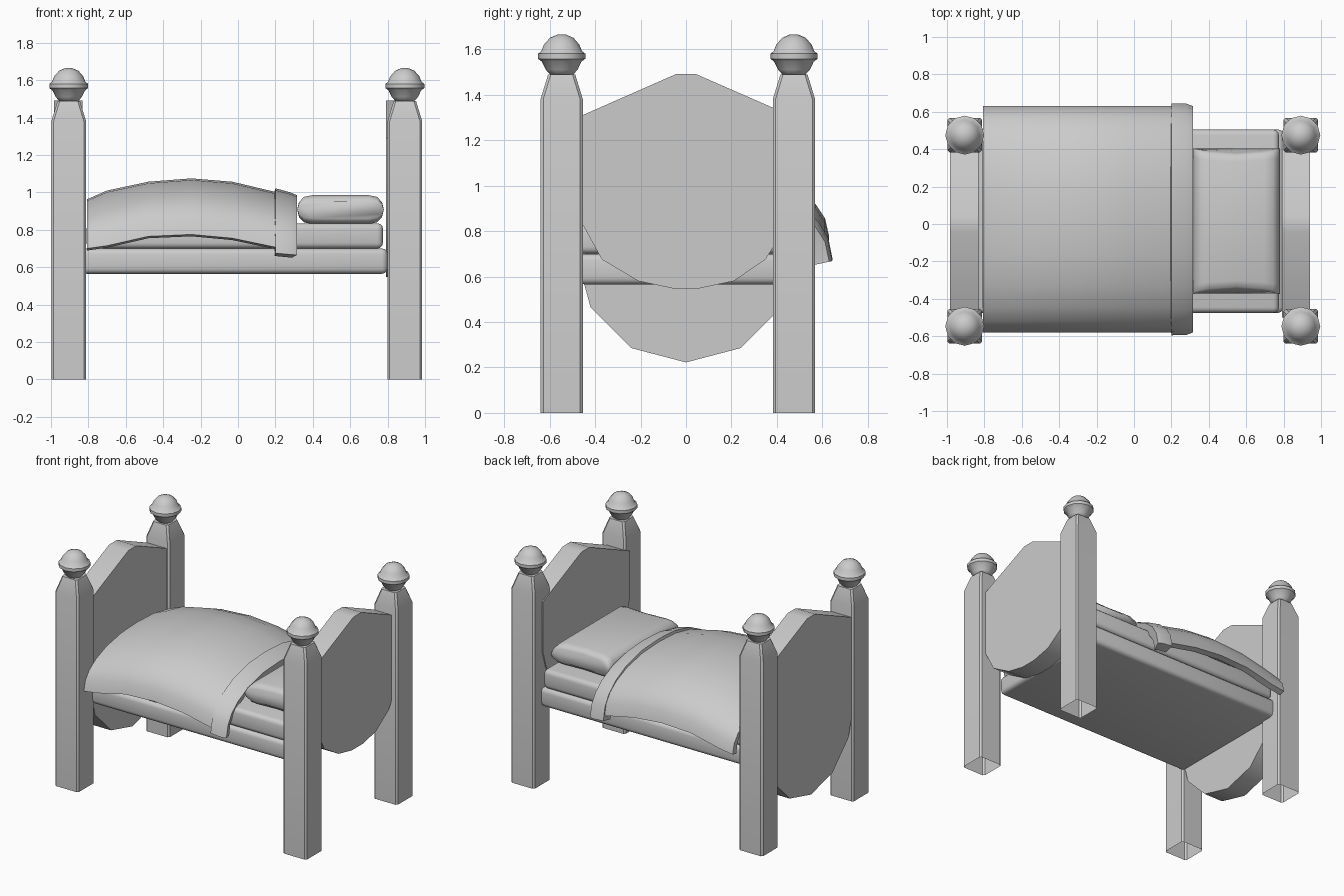
import bpy, bmesh, math

if "Cube" in bpy.data.objects:
    bpy.data.objects.remove(bpy.data.objects["Cube"])


def finish(name, bm, angle=40):
    bmesh.ops.recalc_face_normals(bm, faces=bm.faces)
    me = bpy.data.meshes.new(name)
    bm.to_mesh(me)
    bm.free()
    ob = bpy.data.objects.new(name, me)
    bpy.context.collection.objects.link(ob)
    bpy.ops.object.select_all(action='DESELECT')
    ob.select_set(True)
    bpy.context.view_layer.objects.active = ob
    bpy.ops.object.shade_smooth_by_angle(angle=math.radians(angle))
    return ob


def loft(bm, rings, closed=True, cap_start=False, cap_end=False):
    """Skin a list of equal-length point rings."""
    vs = [[bm.verts.new(p) for p in r] for r in rings]
    n = len(vs[0])
    for a, b in zip(vs, vs[1:]):
        for i in range(n if closed else n - 1):
            j = (i + 1) % n
            bm.faces.new((a[i], a[j], b[j], b[i]))
    if cap_start:
        bm.faces.new(vs[0])
    if cap_end:
        bm.faces.new(vs[-1])


def box(name, x0, x1, y0, y1, z0, z1, bevel):
    bm = bmesh.new()
    bmesh.ops.create_cube(bm, size=1)
    for v in bm.verts:
        v.co = ((x0 + x1) / 2 + v.co.x * (x1 - x0),
                (y0 + y1) / 2 + v.co.y * (y1 - y0),
                (z0 + z1) / 2 + v.co.z * (z1 - z0))
    bmesh.ops.bevel(bm, geom=bm.edges[:], offset=bevel, segments=3,
                    profile=0.5, affect='EDGES')
    return finish(name, bm)


def square(cx, cy, h, c, z):
    """Chamfered square ring."""
    k = h - c
    pts = [(h, -k), (h, k), (k, h), (-k, h), (-h, k), (-h, -k), (-k, -h), (k, -h)]
    return [(cx + x, cy + y, z) for x, y in pts]


def circle(cx, cy, r, z, n=12):
    return [(cx + r * math.cos(math.tau * i / n),
             cy + r * math.sin(math.tau * i / n), z) for i in range(n)]


# Posts (open underneath) and ringed ball finials
BALL = [(0.045, 1.482), (0.07, 1.51), (0.087, 1.545), (0.104, 1.558), (0.104, 1.58),
        (0.089, 1.592), (0.078, 1.62), (0.052, 1.65), (0.02, 1.664)]
for xn, cx in (("foot", -0.905), ("head", 0.892)):
    for yn, cy in (("front", -0.547), ("back", 0.475)):
        bm = bmesh.new()
        loft(bm, [square(cx, cy, 0.093, 0.012, 0), square(cx, cy, 0.093, 0.012, 1.38),
                  square(cx, cy, 0.06, 0.012, 1.488)], cap_end=True)
        finish(f"{xn}_{yn}_post", bm, 30)
        bm = bmesh.new()
        loft(bm, [circle(cx, cy, r, z) for r, z in BALL], cap_start=True, cap_end=True)
        finish(f"{xn}_{yn}_finial", bm, 50)

# Headboard and footboard: peaked top, rounded belly
TOP = [(0.48, 1.30), (0.045, 1.49), (-0.045, 1.49), (-0.5, 1.29)]
HEAD = [(-0.5, 0.95), (-0.45, 0.82), (-0.37, 0.675), (-0.21, 0.58), (-0.06, 0.548),
        (0.06, 0.548), (0.21, 0.58), (0.35, 0.675), (0.44, 0.82), (0.48, 0.95)]
FOOT = [(-0.49, 0.72), (-0.42, 0.465), (-0.24, 0.285), (0, 0.222),
        (0.24, 0.285), (0.42, 0.465), (0.48, 0.72)]
for name, low, x0, x1 in (("headboard", HEAD, 0.792, 0.94), ("footboard", FOOT, -0.985, -0.832)):
    bm = bmesh.new()
    loft(bm, [[(x, y, z) for y, z in TOP + low] for x in (x0, x1)],
         cap_start=True, cap_end=True)
    finish(name, bm, 35)

# Bed base and mattress
box("bed_base", -0.84, 0.80, -0.475, 0.505, 0.565, 0.70, 0.03)
box("mattress", -0.81, 0.775, -0.475, 0.505, 0.70, 0.835, 0.03)

# Pillow: rounded profile along y with pinched sides
half = [(-0.232, 0.0), (-0.222, 0.04), (-0.195, 0.068), (-0.15, 0.077), (0, 0.078),
        (0.15, 0.077), (0.195, 0.068), (0.222, 0.04), (0.232, 0.0)]
prof = half + [(x, -z) for x, z in half[-2:0:-1]]
bm = bmesh.new()
rings = []
for y, s in ((-0.39, 0.6), (-0.375, 0.85), (-0.34, 1), (0, 1), (0.34, 1), (0.375, 0.85), (0.39, 0.6)):
    rings.append([(0.548 + x, 0.015 + y * (1 - 0.065 * (1 - (x / 0.232) ** 2)), 0.908 + z * s)
                  for x, z in prof])
loft(bm, rings, cap_start=True, cap_end=True)
finish("pillow", bm, 55)

# Duvet and folded cuff: arched shells
ARCH = [(0, 1), (0.3, 0.97), (0.58, 0.85), (0.78, 0.67), (0.9, 0.48), (0.97, 0.27), (1, 0)]
ARCH = [(-f, g) for f, g in ARCH[:0:-1]] + ARCH


def blanket(name, sections, thick):
    bm = bmesh.new()
    loft(bm, [[(x, 0.025 + hw * f, bot + (top - bot) * g) for f, g in ARCH]
              for x, hw, top, bot in sections], closed=False)
    bmesh.ops.recalc_face_normals(bm, faces=bm.faces)
    if sum(f.normal.z for f in bm.faces) < 0:
        bmesh.ops.reverse_faces(bm, faces=bm.faces)
    me = bpy.data.meshes.new(name)
    bm.to_mesh(me)
    bm.free()
    ob = bpy.data.objects.new(name, me)
    bpy.context.collection.objects.link(ob)
    mod = ob.modifiers.new("thickness", 'SOLIDIFY')
    mod.thickness = thick
    mod.offset = -1
    bpy.ops.object.select_all(action='DESELECT')
    ob.select_set(True)
    bpy.context.view_layer.objects.active = ob
    bpy.ops.object.modifier_apply(modifier="thickness")
    bpy.ops.object.shade_smooth_by_angle(angle=math.radians(45))


blanket("duvet", [(-0.808, 0.605, 0.963, 0.70), (-0.70, 0.605, 1.01, 0.715),
                  (-0.48, 0.605, 1.057, 0.765), (-0.25, 0.605, 1.075, 0.775),
                  (-0.03, 0.605, 1.057, 0.755), (0.21, 0.605, 1.0, 0.705)], 0.045)
blanket("duvet_cuff", [(0.20, 0.62, 1.022, 0.675), (0.28, 0.618, 1.0, 0.668),
                       (0.315, 0.605, 0.985, 0.665)], 0.075)
